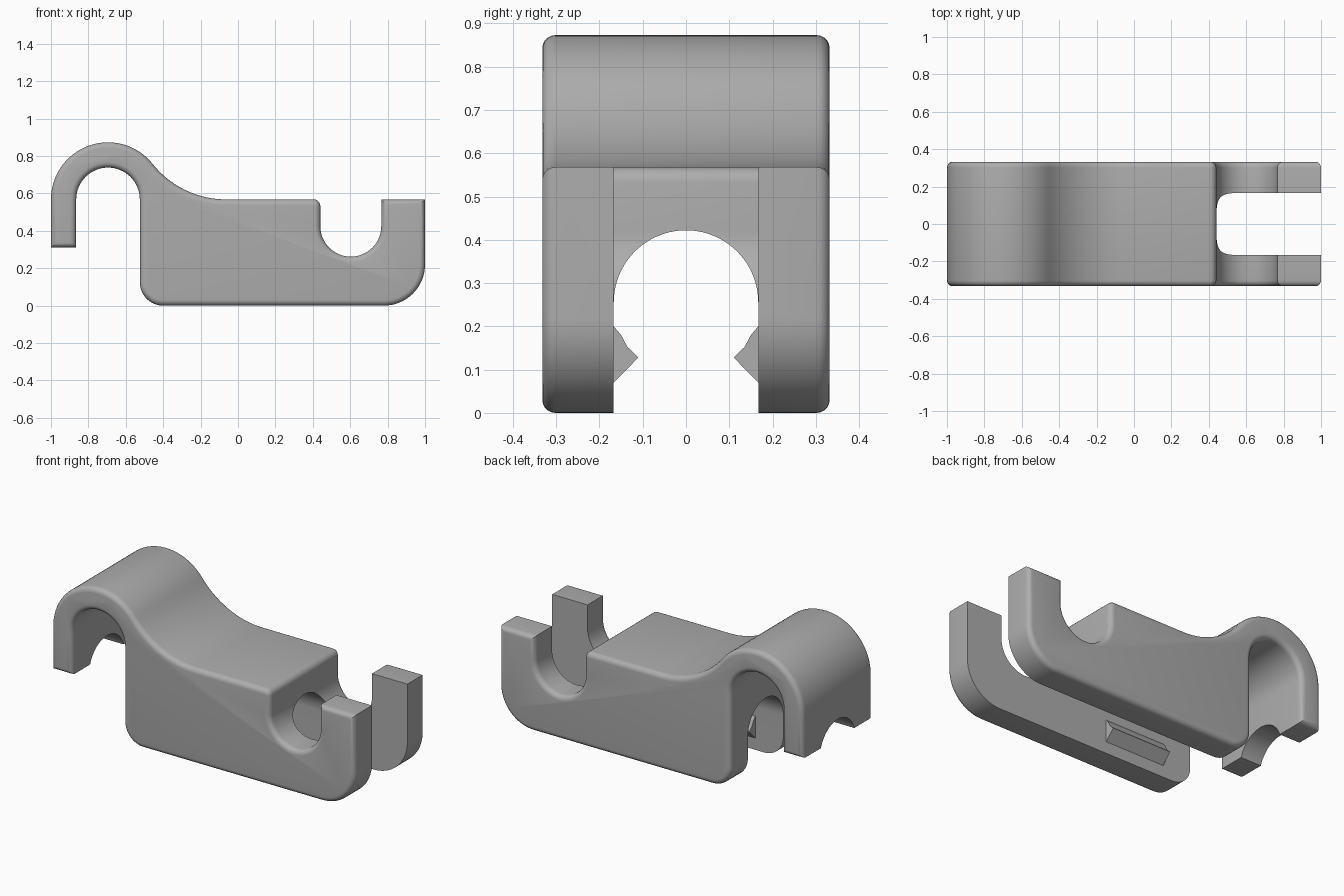
import bpy, bmesh, math
from mathutils import Vector

if "Cube" in bpy.data.objects:
    bpy.data.objects.remove(bpy.data.objects["Cube"])

HALF_W = 0.332     # half width of the clip
GAP = 0.167        # half width of the channel
ROUND = 0.03       # rounding of the side edges

grey = bpy.data.materials.new("plain grey")
grey.diffuse_color = (0.42, 0.42, 0.42, 1)
grey.use_nodes = True
grey.node_tree.nodes["Principled BSDF"].inputs["Base Color"].default_value = grey.diffuse_color


def arc(cx, cz, r, a0, a1, n):
    """Points on an arc, angles in degrees."""
    angles = [math.radians(a0 + (a1 - a0) * i / n) for i in range(n + 1)]
    return [(cx + r * math.cos(a), cz + r * math.sin(a)) for a in angles]


def prism(name, points, to_3d, depth, bevel=0.0):
    """Closed profile extruded along depth, with optional rounded rims."""
    bm = bmesh.new()
    face = bm.faces.new([bm.verts.new(to_3d(*p)) for p in points])
    ext = bmesh.ops.extrude_face_region(bm, geom=[face])
    moved = [v for v in ext["geom"] if isinstance(v, bmesh.types.BMVert)]
    bmesh.ops.translate(bm, verts=moved, vec=depth)
    bmesh.ops.recalc_face_normals(bm, faces=bm.faces[:])
    if bevel:
        axis = Vector(depth).normalized()
        rims = [e for e in bm.edges
                if abs((e.verts[0].co - e.verts[1].co).dot(axis)) < 1e-5]
        bmesh.ops.bevel(bm, geom=rims, offset=bevel, segments=5, profile=0.5,
                        affect='EDGES', clamp_overlap=False)
    mesh = bpy.data.meshes.new(name)
    bm.to_mesh(mesh)
    bm.free()
    mesh.materials.append(grey)
    obj = bpy.data.objects.new(name, mesh)
    bpy.context.collection.objects.link(obj)
    return obj


def cut(target, cutter):
    mod = target.modifiers.new("cut", 'BOOLEAN')
    mod.operation = 'DIFFERENCE'
    mod.solver = 'EXACT'
    mod.object = cutter
    bpy.context.view_layer.objects.active = target
    bpy.ops.object.modifier_apply(modifier=mod.name)
    bpy.data.objects.remove(cutter)


# Side profile: hook, sweeping shoulder, flat top, round notch, tip, base
hx, hz, hr, top = -0.695, 0.568, 0.305, 0.568
sweep = 0.5
dx = math.sqrt((hr + sweep) ** 2 - sweep ** 2)
meet = math.degrees(math.atan2(sweep, dx))
profile = [(-1, 0.31)]
profile += arc(hx, hz, hr, 180, meet, 32)
profile += arc(hx + dx, top + sweep, sweep, 180 + meet, 270, 14)[1:]
profile += arc(0.405, top - 0.035, 0.035, 90, 0, 5)
profile += arc(0.603, 0.425, 0.163, 180, 360, 32)
profile += [(0.766, top), (1, top)]
profile += arc(0.78, 0.22, 0.22, 0, -90, 16)
profile += arc(-0.40, 0.125, 0.125, 270, 180, 12)
profile += arc(hx, hz, 0.17, 0, 180, 32)
profile += [(-0.865, 0.31)]
body = prism("clip_body", profile, lambda x, z: (x, -HALF_W, z),
             (0, 2 * HALF_W, 0), ROUND)

# Open slot that splits the notched end into two prongs
slot = [(-GAP, -0.1), (GAP, -0.1), (GAP, 0.8), (-GAP, 0.8)]
cut(body, prism("slot_cutter", slot, lambda y, z: (0.603, y, z), (0.6, 0, 0)))

# Arched channel along the whole length
channel = [(-GAP, -0.1), (GAP, -0.1)] + arc(0, 0.255, GAP, 0, 180, 40)
cut(body, prism("channel_cutter", channel, lambda y, z: (-1.2, y, z), (2.4, 0, 0)))

bpy.ops.object.select_all(action='DESELECT')
body.select_set(True)
bpy.context.view_layer.objects.active = body
bpy.ops.object.shade_smooth_by_angle(angle=math.radians(30))

# Snap ridges on the inner walls of the channel
ridge = [(GAP + 0.01, 0.07), (GAP, 0.07), (0.11, 0.128), (0.135, 0.152),
         (0.15, 0.18), (GAP, 0.2), (GAP + 0.01, 0.2)]
for side, name in ((-1, "front_snap_ridge"), (1, "back_snap_ridge")):
    prism(name, ridge, lambda y, z: (-0.34, side * y, z), (0.39, 0, 0))
